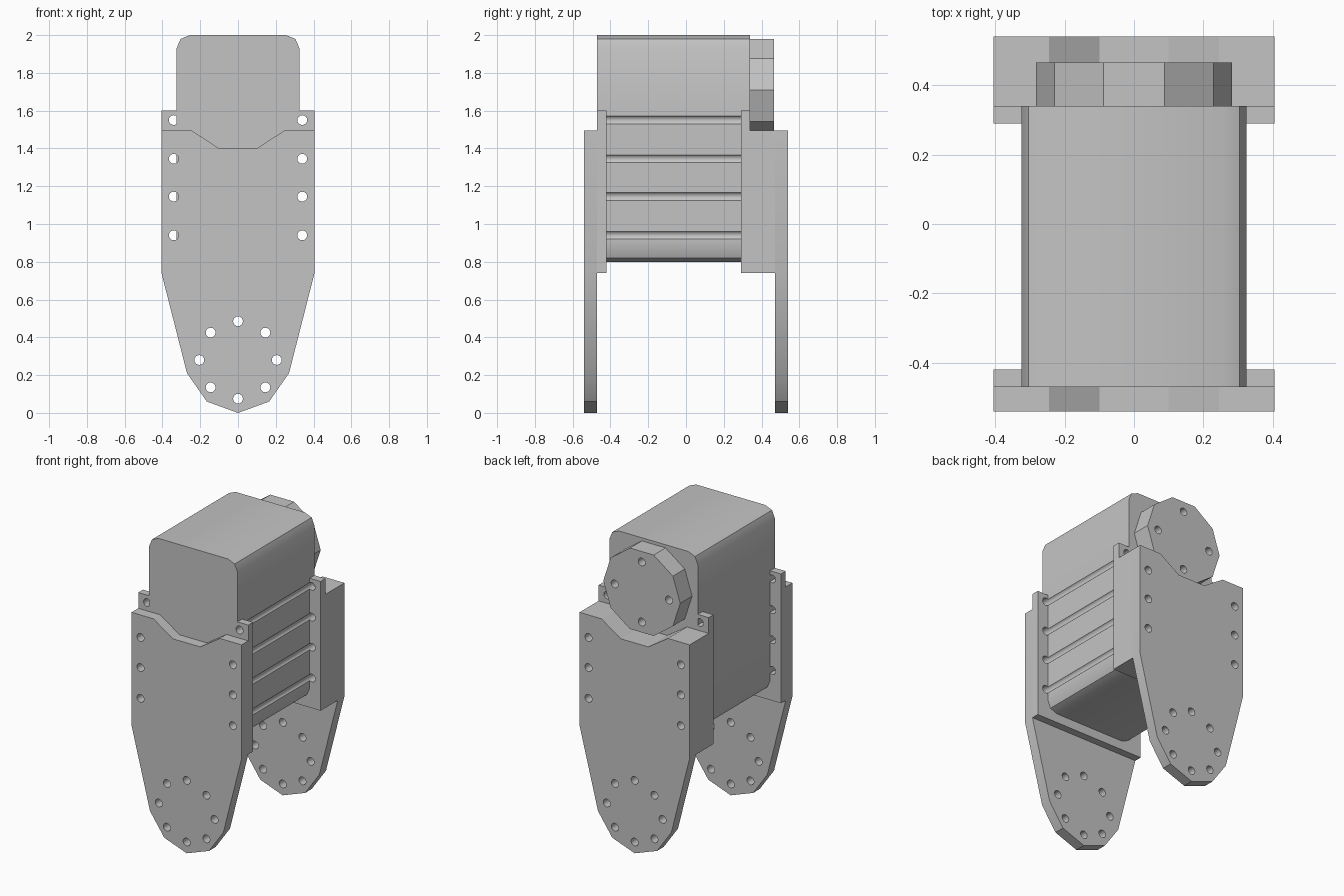
import bpy, bmesh
from math import sin, cos, pi, radians

old = bpy.data.objects.get("Cube")
if old:
    bpy.data.objects.remove(old)

GREY = (0.55, 0.55, 0.55, 1)
grey = bpy.data.materials.new("plain_grey")
grey.use_nodes = True
grey.diffuse_color = GREY
grey.node_tree.nodes["Principled BSDF"].inputs["Base Color"].default_value = GREY


def extrude(name, outlines, y0, y1):
    """Prisms along y from closed x-z outlines."""
    bm = bmesh.new()
    for pts in outlines:
        face = bm.faces.new([bm.verts.new((x, y0, z)) for x, z in pts])
        new = bmesh.ops.extrude_face_region(bm, geom=[face])["geom"]
        verts = [v for v in new if isinstance(v, bmesh.types.BMVert)]
        bmesh.ops.translate(bm, verts=verts, vec=(0, y1 - y0, 0))
    bmesh.ops.recalc_face_normals(bm, faces=bm.faces)
    mesh = bpy.data.meshes.new(name)
    bm.to_mesh(mesh)
    bm.free()
    mesh.materials.append(grey)
    obj = bpy.data.objects.new(name, mesh)
    bpy.context.collection.objects.link(obj)
    return obj


def ring(cx, cz, r, n):
    return [(cx + r * cos(2 * pi * i / n), cz + r * sin(2 * pi * i / n)) for i in range(n)]


def mirrored(half):
    """Closes a right-hand outline with its mirror image."""
    return half + [(-x, z) for x, z in reversed(half) if x > 0]


def drill(obj, holes):
    cutter = extrude("hole_cutter", [ring(x, z, 0.026, 16) for x, z in holes], -0.7, 0.7)
    cutter.hide_render = True
    mod = obj.modifiers.new("holes", "BOOLEAN")
    mod.operation, mod.solver, mod.object = "DIFFERENCE", "EXACT", cutter
    bpy.context.view_layer.objects.active = obj
    bpy.ops.object.modifier_apply(modifier=mod.name)
    bpy.data.objects.remove(cutter)


# Hole layouts
levels = [0.94, 1.145, 1.345, 1.55]
right_holes = [(0.34, z) for z in levels]
side_holes = right_holes + [(-x, z) for x, z in right_holes]
leg_holes = ring(0, 0.28, 0.205, 8)

# Motor housing with rounded long edges, grooved on one side
R, W, LOW, HIGH = 0.07, 0.325, 0.8, 2.0
corners = [(W - R, HIGH - R, 0), (R - W, HIGH - R, 90), (R - W, LOW + R, 180), (W - R, LOW + R, 270)]
outline = [(cx + R * cos(radians(a + s)), cz + R * sin(radians(a + s)))
           for cx, cz, a in corners for s in (0, 45, 90)]
body = extrude("motor_housing", [outline], -0.47, 0.34)
drill(body, right_holes)

# Output disc on the back
disc = extrude("output_disc", [ring(0, 1.71, 0.283, 10)], 0.34, 0.465)
drill(disc, ring(0, 1.71, 0.2, 4))

# Bracket outlines: notched top, tapering leg, collar hugging the housing
notch = [(0, 1.4), (0.1, 1.4), (0.245, 1.495), (0.405, 1.495), (0.405, 0.74)]
leg = mirrored(notch + [(0.27, 0.21), (0.165, 0.06), (0, 0)])
shoulder = mirrored(notch + [(0, 0.74)])
collar = mirrored([(0, 0.9), (W, 0.9), (W, 1.6), (0.405, 1.6), (0.405, 0.74), (0, 0.74)])

parts = [body, disc]
for name, shape, y0, y1 in (
        ("front_leg_plate", leg, -0.54, -0.47),
        ("front_collar", collar, -0.47, -0.42),
        ("back_collar", collar, 0.29, 0.34),
        ("back_shoulder", shoulder, 0.34, 0.47),
        ("back_leg_plate", leg, 0.47, 0.54)):
    part = extrude(name, [shape], y0, y1)
    drill(part, side_holes + (leg_holes if shape is leg else []))
    parts.append(part)

# Smooth shading with crisp edges
bpy.ops.object.select_all(action="DESELECT")
for part in parts:
    part.select_set(True)
bpy.context.view_layer.objects.active = body
bpy.ops.object.shade_smooth_by_angle(angle=radians(30))
